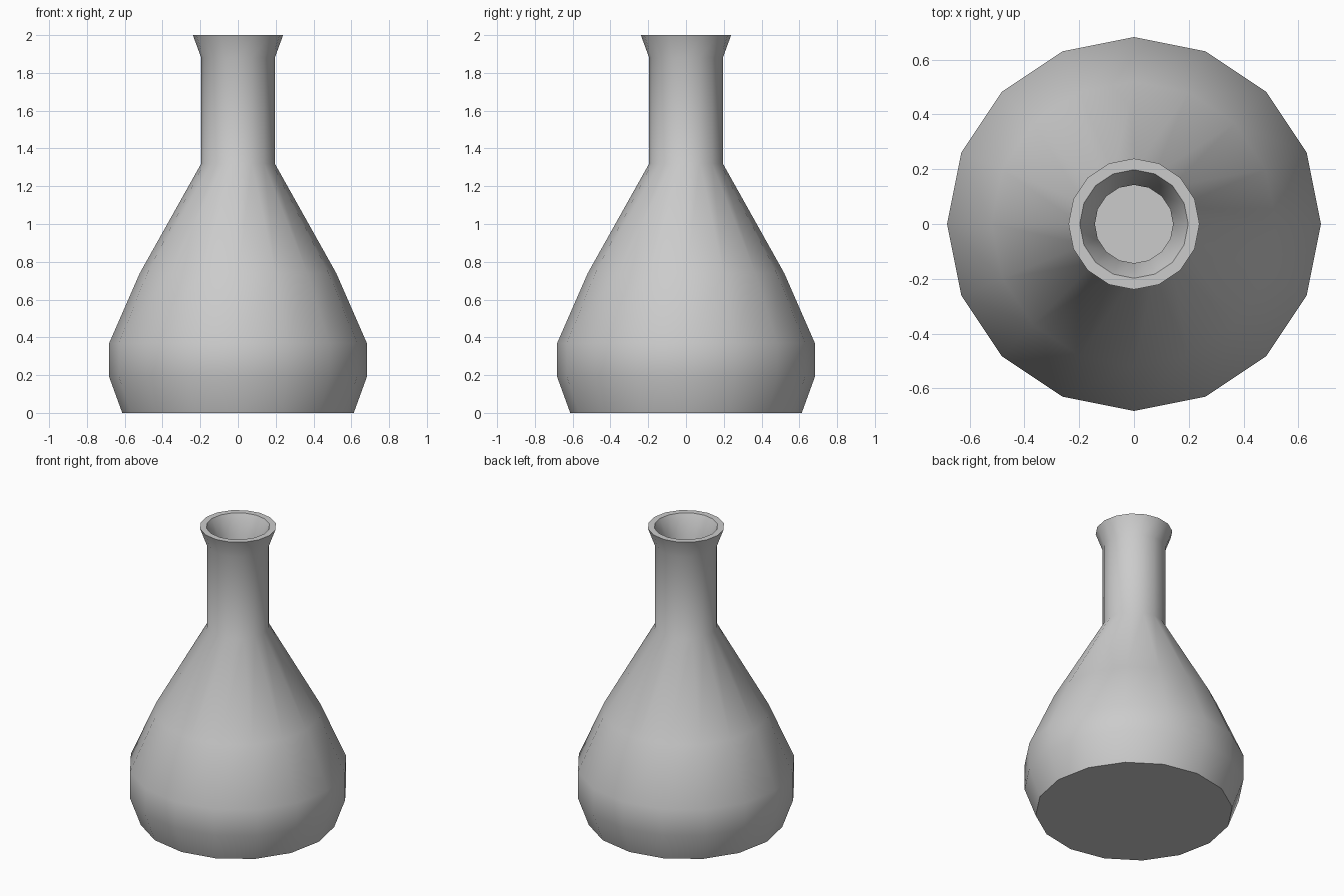
import bpy, bmesh, math

if "Cube" in bpy.data.objects:
    bpy.data.objects.remove(bpy.data.objects["Cube"])

SIDES = 16

# Profile (radius, height): outer wall upward, over the rim, inner wall downward
profile = [
    (0.613, 0.0), (0.682, 0.19), (0.682, 0.37), (0.52, 0.74),
    (0.195, 1.32), (0.195, 1.88), (0.239, 2.0),
    (0.198, 2.0), (0.143, 1.88), (0.143, 1.31),
    (0.47, 0.72), (0.632, 0.36), (0.632, 0.20), (0.58, 0.05),
]

bm = bmesh.new()
rings = []
for r, z in profile:
    angles = [2 * math.pi * i / SIDES for i in range(SIDES)]
    rings.append([bm.verts.new((r * math.cos(a), r * math.sin(a), z)) for a in angles])

# Walls
for lower, upper in zip(rings, rings[1:]):
    for i in range(SIDES):
        j = (i + 1) % SIDES
        bm.faces.new((lower[i], lower[j], upper[j], upper[i]))

# Underside and inner floor
bm.faces.new(rings[0][::-1])
bm.faces.new(rings[-1])
bmesh.ops.recalc_face_normals(bm, faces=bm.faces)

mesh = bpy.data.meshes.new("flask")
bm.to_mesh(mesh)
bm.free()
flask = bpy.data.objects.new("flask", mesh)
bpy.context.collection.objects.link(flask)

# Smooth walls, crisp rim and base edge
bpy.context.view_layer.objects.active = flask
flask.select_set(True)
bpy.ops.object.shade_smooth_by_angle(angle=math.radians(40))
